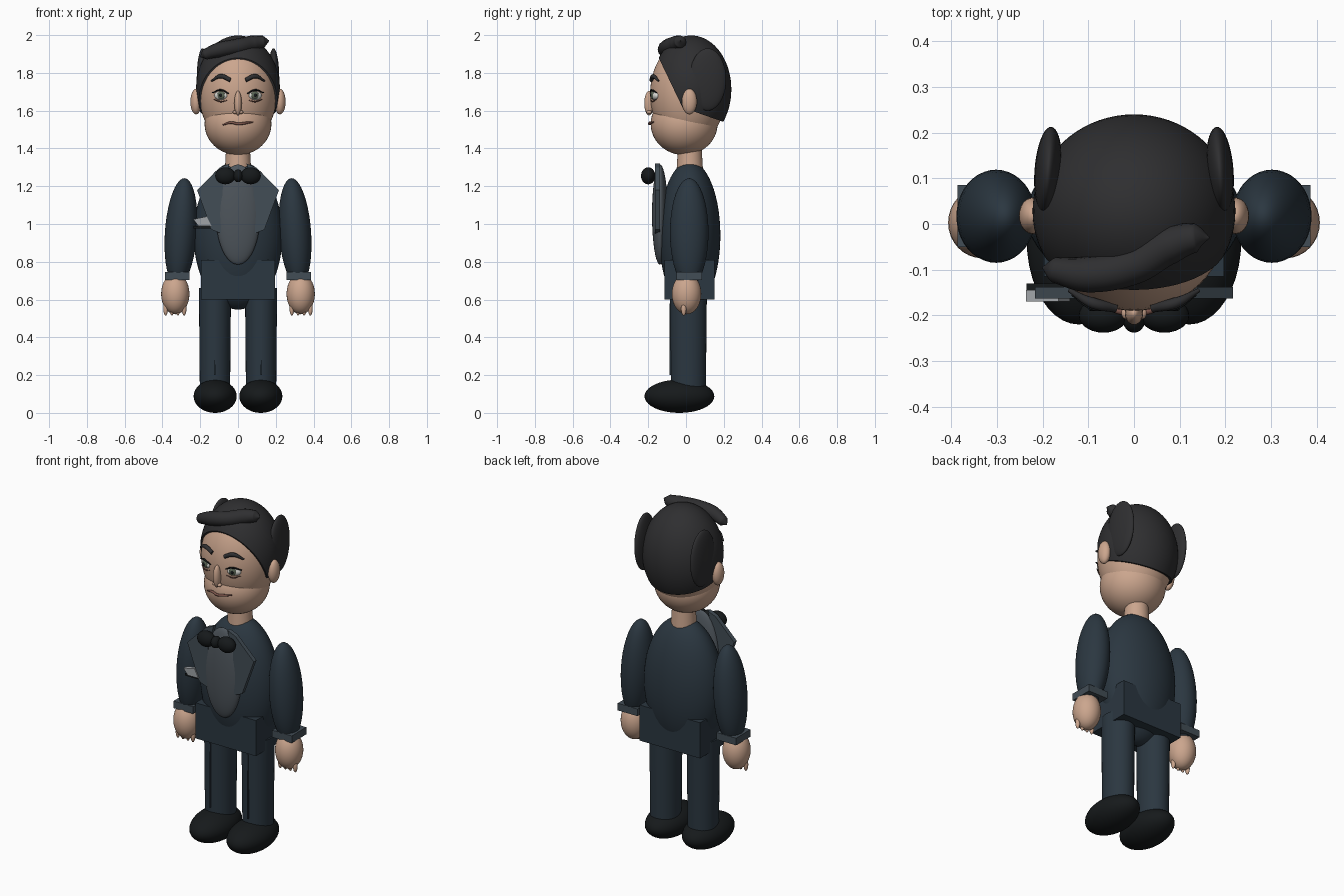
import bpy, bmesh
from math import radians
from mathutils import Vector

if "Cube" in bpy.data.objects:
    bpy.data.objects.remove(bpy.data.objects["Cube"])


def mat(name, r, g, b):
    m = bpy.data.materials.new(name)
    m.diffuse_color = (r, g, b, 1)
    m.use_nodes = True
    m.node_tree.nodes["Principled BSDF"].inputs["Base Color"].default_value = m.diffuse_color
    return m


SUIT = mat("suit", 0.024, 0.038, 0.052)
TRIM = mat("trim", 0.055, 0.075, 0.092)
SHIRT = mat("shirt", 0.075, 0.09, 0.105)
SKIN = mat("skin", 0.6, 0.38, 0.27)
HAIR = mat("hair", 0.028, 0.028, 0.03)
BLACK = mat("black", 0.008, 0.01, 0.011)
WHITE = mat("white", 0.7, 0.7, 0.66)
IRIS = mat("iris", 0.1, 0.13, 0.09)
LIP = mat("lip", 0.2, 0.09, 0.07)
CLOTH = mat("cloth", 0.35, 0.37, 0.39)


def finish(name, m):
    o = bpy.context.object
    o.name = name
    o.data.materials.append(m)
    return o


def ball(name, m, loc, rad, rot=(0, 0, 0), seg=40):
    bpy.ops.mesh.primitive_uv_sphere_add(segments=seg, ring_count=seg // 2, location=loc,
                                         rotation=[radians(a) for a in rot])
    o = finish(name, m)
    o.scale = rad
    bpy.ops.object.shade_smooth()
    return o


def box(name, m, lo, hi):
    lo, hi = Vector(lo), Vector(hi)
    bpy.ops.mesh.primitive_cube_add(size=1, location=(lo + hi) / 2)
    o = finish(name, m)
    o.scale = hi - lo
    return o


def cone(name, m, loc, r1, r2, depth, sy=1, rot=(0, 0, 0)):
    bpy.ops.mesh.primitive_cone_add(vertices=32, radius1=r1, radius2=r2, depth=depth,
                                    location=loc, rotation=rot)
    o = finish(name, m)
    o.scale = (1, sy, 1)
    bpy.ops.object.shade_smooth_by_angle(angle=radians(40))
    return o


def plate(name, m, pts, y0, y1):
    """Flat x-z outline extruded from y0 to y1."""
    bm = bmesh.new()
    f = bm.faces.new([bm.verts.new((x, y0, z)) for x, z in pts])
    r = bmesh.ops.extrude_face_region(bm, geom=[f])
    for v in r["geom"]:
        if isinstance(v, bmesh.types.BMVert):
            v.co.y = y1
    bmesh.ops.recalc_face_normals(bm, faces=bm.faces)
    me = bpy.data.meshes.new(name)
    bm.to_mesh(me)
    bm.free()
    me.materials.append(m)
    o = bpy.data.objects.new(name, me)
    bpy.context.collection.objects.link(o)
    return o


def tube(name, m, pts, radii, depth):
    """Smooth tapered strand through the points."""
    cu = bpy.data.curves.new(name, 'CURVE')
    cu.dimensions = '3D'
    cu.bevel_depth = depth
    cu.bevel_resolution = 4
    cu.use_fill_caps = True
    sp = cu.splines.new('BEZIER')
    sp.bezier_points.add(len(pts) - 1)
    for b, p, r in zip(sp.bezier_points, pts, radii):
        b.co, b.radius = p, r
        b.handle_left_type = b.handle_right_type = 'AUTO'
    cu.materials.append(m)
    o = bpy.data.objects.new(name, cu)
    bpy.context.collection.objects.link(o)
    return o


# Head, jaw, neck
ball("head", SKIN, (0, 0.01, 1.69), (0.205, 0.2, 0.28), seg=56)
ball("jaw", SKIN, (0, -0.01, 1.53), (0.177, 0.177, 0.165), seg=48)
cone("neck", SKIN, (0, 0.02, 1.35), 0.07, 0.062, 0.14)

# Hair cap: ellipsoid trimmed by a face plane and a nape plane
cap = ball("hair_cap", HAIR, (0, 0, 0), (1, 1, 1), seg=72)
bm = bmesh.new()
bm.from_mesh(cap.data)
for v in bm.verts:
    v.co = Vector((v.co.x * 0.222, v.co.y * 0.212 + 0.028, v.co.z * 0.285 + 1.713))
for co, no in (((0, -0.02, 1.62), (0, 0.24, 0.115)), ((0, 0, 1.61), (0, 0.07, 0.2))):
    r = bmesh.ops.bisect_plane(bm, geom=bm.verts[:] + bm.edges[:] + bm.faces[:],
                               plane_co=co, plane_no=no, clear_inner=True)
    bmesh.ops.holes_fill(bm, edges=[e for e in bm.edges if e.is_boundary])
bm.to_mesh(cap.data)
bm.free()
bpy.context.view_layer.objects.active = cap
bpy.ops.object.shade_smooth_by_angle(angle=radians(35))

# Swept forelock with rounded ends
tube("forelock", HAIR,
     [(-0.2, -0.095, 1.885), (-0.175, -0.1, 1.897), (-0.1, -0.11, 1.922), (0, -0.09, 1.94),
      (0.08, -0.045, 1.957), (0.135, -0.03, 1.966), (0.165, -0.03, 1.97)],
     [0.05, 0.7, 1, 1.05, 1.05, 0.8, 0.05], 0.04)

# Face centre
ball("nose", SKIN, (0, -0.195, 1.64), (0.02, 0.026, 0.065), seg=24)
tube("mouth", LIP, [(-0.08, -0.172, 1.525), (-0.035, -0.19, 1.537), (0, -0.194, 1.53),
                    (0.035, -0.19, 1.534), (0.08, -0.172, 1.54)], [0.5, 1, 1, 1, 0.5], 0.007)

# Torso, jacket hem, shirt front
ball("torso", SUIT, (0, 0.02, 0.94), (0.235, 0.162, 0.393), seg=56)
box("jacket_hem", SUIT, (-0.197, -0.115, 0.6), (0.197, 0.15, 0.81))
ball("shirt_front", SHIRT, (0, -0.138, 1.05), (0.118, 0.042, 0.265))
ball("bow_knot", BLACK, (0, -0.205, 1.255), (0.026, 0.033, 0.034), seg=24)

# Breast pocket and folded square
box("pocket", BLACK, (-0.235, -0.158, 0.977), (-0.125, -0.13, 0.99))
plate("pocket_square", CLOTH, [(-0.237, 1.025), (-0.165, 1.04), (-0.14, 0.99), (-0.21, 0.99)],
      -0.17, -0.145)

for s, side in ((-1, "right"), (1, "left")):
    # Ears and side hair
    ball("ear_" + side, SKIN, (s * 0.222, 0.018, 1.648), (0.03, 0.04, 0.068), seg=24)
    ball("side_hair_" + side, HAIR, (s * 0.188, 0.115, 1.765), (0.03, 0.098, 0.165), (0, 0, s * 4))
    # Eyes
    x = s * 0.09
    ball("eye_" + side, WHITE, (x, -0.163, 1.68), (0.038, 0.02, 0.024), (0, 0, s * 22), 24)
    ball("iris_" + side, IRIS, (x, -0.178, 1.682), (0.021, 0.01, 0.021), (0, 0, s * 22), 24)
    ball("pupil_" + side, BLACK, (x, -0.186, 1.682), (0.01, 0.005, 0.01), seg=16)
    tube("upper_lid_" + side, BLACK, [(s * 0.048, -0.185, 1.69), (x, -0.184, 1.709),
                                      (s * 0.135, -0.155, 1.695)], [0.6, 1, 0.6], 0.005)
    tube("lower_lid_" + side, LIP, [(s * 0.055, -0.184, 1.655), (x, -0.178, 1.648),
                                    (s * 0.128, -0.157, 1.66)], [0.4, 1, 0.4], 0.004)
    tube("brow_" + side, HAIR, [(s * 0.04, -0.183, 1.762), (x, -0.173, 1.782),
                                (s * 0.142, -0.145, 1.757)], [1, 1.1, 0.4], 0.011)
    ball("nostril_" + side, SKIN, (s * 0.016, -0.195, 1.592), (0.012, 0.014, 0.01), seg=16)
    # Lapel and bow wing
    plate("lapel_" + side, TRIM, [(s * a, b) for a, b in (
        (0.045, 1.32), (0.095, 1.3), (0.217, 1.18), (0.14, 0.97), (0.09, 0.95), (0.08, 1.2))],
        -0.163, -0.138)
    ball("bow_wing_" + side, BLACK, (s * 0.067, -0.2, 1.255), (0.054, 0.038, 0.045), seg=28)
    # Arm, cuff, hand, finger tips
    ball("sleeve_" + side, SUIT, (s * 0.302, 0.017, 0.955), (0.085, 0.102, 0.288), (0, -s * 4, 0))
    box("cuff_" + side, TRIM, (s * 0.322 - 0.064, -0.05, 0.703), (s * 0.322 + 0.064, 0.085, 0.745))
    ball("hand_" + side, SKIN, (s * 0.332, 0.003, 0.63), (0.075, 0.078, 0.108), seg=32)
    for fx in (0.285, 0.318, 0.35, 0.383):
        ball("finger_" + side, SKIN, (s * fx, -0.012, 0.55), (0.012, 0.014, 0.035), seg=16)
    # Leg, trouser crease, shoe
    cone("leg_" + side, SUIT, (s * 0.122, 0.013, 0.385), 0.08, 0.085, 0.55, 1.15)
    box("crease_" + side, SUIT, (s * 0.123 - 0.004, -0.088, 0.2), (s * 0.123 + 0.004, -0.06, 0.58))
    ball("shoe_" + side, BLACK, (s * 0.121, -0.035, 0.088), (0.114, 0.185, 0.088))
